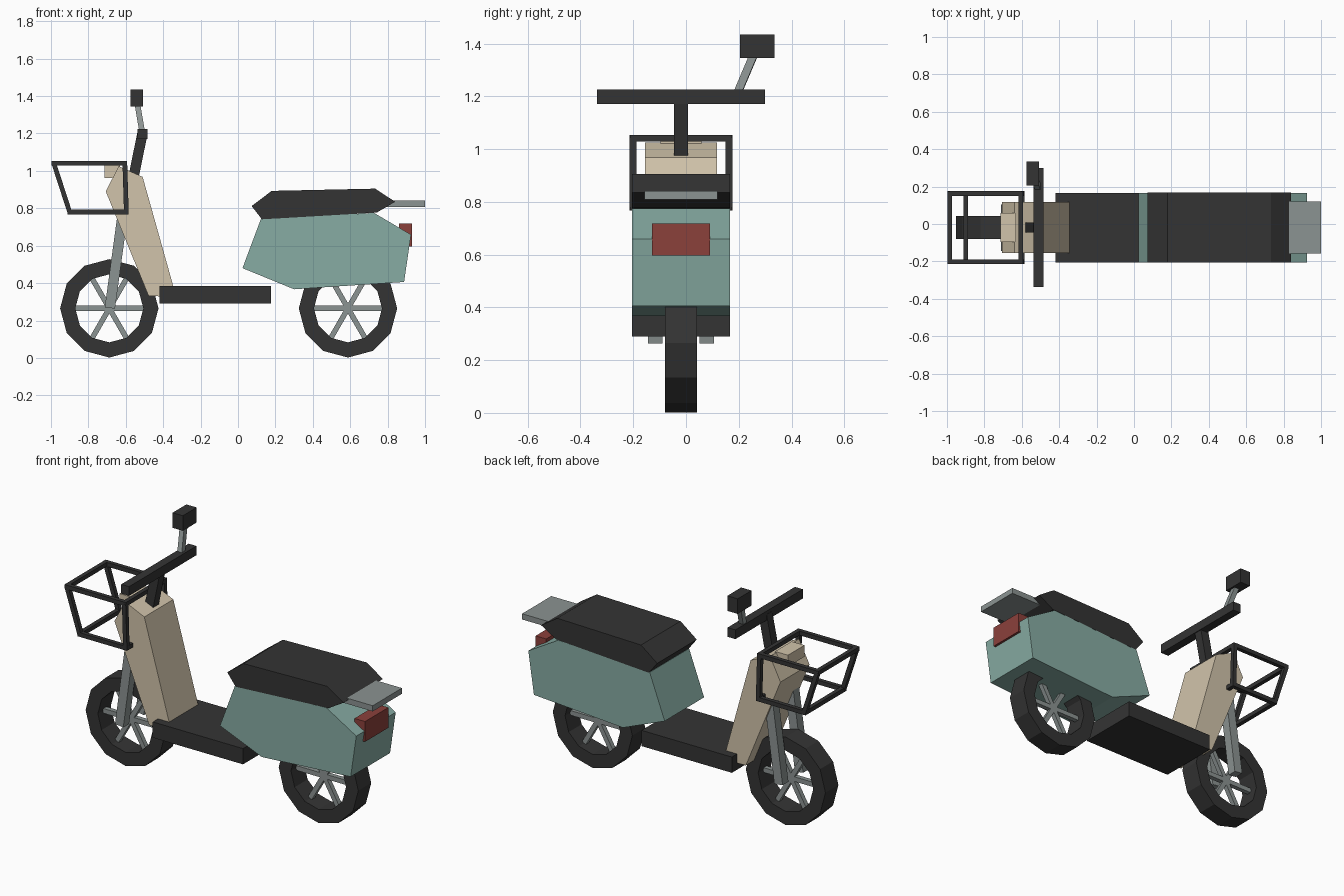
import bpy, bmesh, math
from mathutils import Vector

if "Cube" in bpy.data.objects:
    bpy.data.objects.remove(bpy.data.objects["Cube"], do_unlink=True)

MID = -0.019  # centre plane of the body; the mirror sticks out on one side


def material(name, r, g, b):
    m = bpy.data.materials.new(name)
    m.use_nodes = True
    m.diffuse_color = (r, g, b, 1)
    m.node_tree.nodes["Principled BSDF"].inputs["Base Color"].default_value = (r, g, b, 1)
    return m


TEAL = material("teal paint", 0.245, 0.415, 0.37)
CREAM = material("cream paint", 0.64, 0.55, 0.405)
METAL = material("grey metal", 0.26, 0.292, 0.287)
BLACK = material("black rubber", 0.034, 0.034, 0.034)
RED = material("red lens", 0.26, 0.052, 0.044)


def finish(name, bm, mat):
    bmesh.ops.recalc_face_normals(bm, faces=bm.faces)
    mesh = bpy.data.meshes.new(name)
    bm.to_mesh(mesh)
    bm.free()
    mesh.materials.append(mat)
    obj = bpy.data.objects.new(name, mesh)
    bpy.context.collection.objects.link(obj)
    return obj


def add_bar(bm, a, b, width, depth):
    """Square bar from a to b; width lies in the side plane, depth across it."""
    a, b = Vector(a), Vector(b)
    along = (b - a).normalized()
    ref = Vector((1, 0, 0)) if abs(along.y) > 0.9 else Vector((0, 1, 0))
    u = (ref - along * ref.dot(along)).normalized() * depth / 2
    v = along.cross(u).normalized() * width / 2
    rings = [[bm.verts.new(p + u * s + v * t) for s, t in ((-1, -1), (1, -1), (1, 1), (-1, 1))]
             for p in (a, b)]
    for i in range(4):
        j = (i + 1) % 4
        bm.faces.new((rings[0][i], rings[0][j], rings[1][j], rings[1][i]))
    for ring in rings:
        bm.faces.new(ring)


def bars(name, segments, width, depth, mat):
    bm = bmesh.new()
    for a, b in segments:
        add_bar(bm, a, b, width, depth)
    return finish(name, bm, mat)


def prism(name, outline, half, mat, y=MID):
    """Side outline in x, z extruded across the width."""
    bm = bmesh.new()
    sides = [[bm.verts.new((x, y + s * half, z)) for x, z in outline] for s in (-1, 1)]
    for ring in sides:
        bm.faces.new(ring)
    n = len(outline)
    for i in range(n):
        j = (i + 1) % n
        bm.faces.new((sides[0][i], sides[0][j], sides[1][j], sides[1][i]))
    return finish(name, bm, mat)


def block(name, x0, x1, z0, z1, half, mat, y=MID):
    return prism(name, [(x0, z0), (x1, z0), (x1, z1), (x0, z1)], half, mat, y)


# Wheels: twelve-sided tyre ring with three crossing spoke bars
def wheel(label, cx):
    cz, outer, inner, half = 0.265, 0.263, 0.182, 0.061
    bm = bmesh.new()
    section = [(outer, -half), (outer, half), (inner, half), (inner, -half)]
    rings = []
    for k in range(12):
        t = k * math.tau / 12
        rings.append([bm.verts.new((cx + r * math.cos(t), MID + y, cz + r * math.sin(t)))
                      for r, y in section])
    for k in range(12):
        a, b = rings[k], rings[(k + 1) % 12]
        for i in range(4):
            j = (i + 1) % 4
            bm.faces.new((a[i], a[j], b[j], b[i]))
    finish(label + "_tyre", bm, BLACK)
    spokes = []
    for k in range(3):
        t = k * math.pi / 3
        d = Vector((math.cos(t), 0, math.sin(t))) * (inner + 0.01)
        c = Vector((cx, MID, cz))
        spokes.append((c - d, c + d))
    bars(label + "_spokes", spokes, 0.028, 0.028, METAL)


wheel("front", -0.688)
wheel("rear", 0.588)

# Front fork, shield and headlight
bars("front_fork", [((-0.685, MID + s * 0.097, 0.267), (-0.612, MID + s * 0.097, 0.8))
                    for s in (-1, 1)], 0.055, 0.055, METAL)
prism("leg_shield", [(-0.707, 0.89), (-0.638, 1.025), (-0.51, 0.968), (-0.345, 0.38),
                     (-0.36, 0.328), (-0.478, 0.331)], 0.137, CREAM)
block("headlight", -0.715, -0.63, 0.962, 1.03, 0.078, CREAM)

# Floor, rear body and seat
block("footboard", -0.42, 0.177, 0.29, 0.384, 0.186, BLACK)
prism("rear_body", [(0.024, 0.48), (0.123, 0.745), (0.728, 0.775), (0.925, 0.659),
                    (0.888, 0.406), (0.3, 0.367)], 0.186, TEAL)
prism("seat", [(0.073, 0.812), (0.18, 0.893), (0.733, 0.905), (0.84, 0.835),
               (0.742, 0.777), (0.128, 0.741)], 0.1865, BLACK)
block("luggage_rack", 0.74, 1.0, 0.808, 0.842, 0.138, METAL)
block("tail_light", 0.86, 0.93, 0.597, 0.718, 0.11, RED)

# Steering: column, handlebar and a single mirror
bars("steering_column", [((-0.56, MID, 0.96), (-0.511, MID, 1.2))], 0.055, 0.053, BLACK)
block("handlebar", -0.536, -0.484, 1.17, 1.225, 0.318, BLACK)
bars("mirror_stem", [((-0.511, 0.19, 1.2), (-0.54, 0.262, 1.37))], 0.03, 0.03, METAL)
block("mirror", -0.576, -0.508, 1.345, 1.435, 0.065, BLACK, y=0.27)

# Basket: wire frame that tapers forward
top_front, top_back = (-0.985, 1.041), (-0.605, 1.041)
low_front, low_back = (-0.9, 0.78), (-0.597, 0.78)
corners = [top_front, top_back, low_back, low_front]
frame = []
for i, (x, z) in enumerate(corners):
    nx, nz = corners[(i + 1) % 4]
    for s in (-1, 1):
        frame.append(((x, MID + s * 0.182, z), (nx, MID + s * 0.182, nz)))
    frame.append(((x, MID - 0.194, z), (x, MID + 0.194, z)))
bars("basket_frame", frame, 0.025, 0.025, BLACK)
